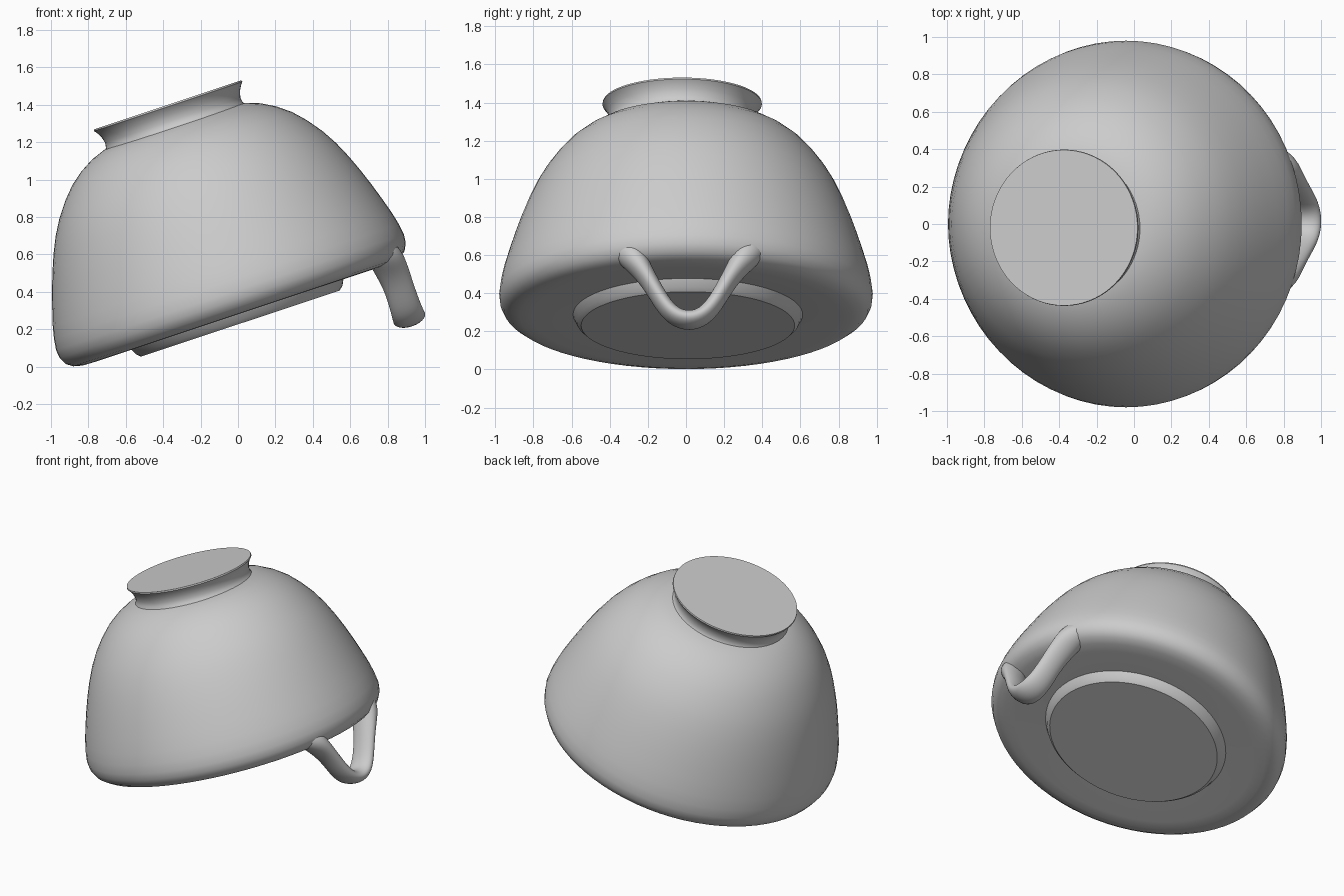
import bpy, bmesh, math
from mathutils import Matrix, Vector

cube = bpy.data.objects.get("Cube")
if cube:
    bpy.data.objects.remove(cube, do_unlink=True)

# One plain grey for the whole cup
GREY = (0.6, 0.6, 0.6, 1.0)
grey = bpy.data.materials.new("plain grey")
grey.use_nodes = True
grey.diffuse_color = GREY
grey.node_tree.nodes["Principled BSDF"].inputs["Base Color"].default_value = GREY

# The upturned cup leans on its rim: tilt about y, then shift along the tilt
TILT = math.radians(18.4)
PLACE = Matrix.Rotation(-TILT, 4, 'Y') @ Matrix.Translation((0.085, 0, 0))


def finish(name, bm, sharp):
    bmesh.ops.recalc_face_normals(bm, faces=bm.faces)
    me = bpy.data.meshes.new(name)
    bm.to_mesh(me)
    bm.free()
    me.materials.append(grey)
    me.shade_smooth()
    me.set_sharp_from_angle(angle=math.radians(sharp))
    ob = bpy.data.objects.new(name, me)
    ob.matrix_world = PLACE
    bpy.context.collection.objects.link(ob)
    return ob


def lathe(name, profile, y=0.0, steps=72, sharp=40):
    """Spin (radius, height) points around the cup's axis."""
    bm = bmesh.new()
    verts = [bm.verts.new((r, 0, h)) for r, h in profile]
    edges = [bm.edges.new(pair) for pair in zip(verts, verts[1:])]
    bmesh.ops.spin(bm, geom=verts + edges, cent=(0, 0, 0), axis=(0, 0, 1),
                   angle=math.tau, steps=steps)
    bmesh.ops.remove_doubles(bm, verts=bm.verts, dist=1e-4)
    bmesh.ops.translate(bm, verts=bm.verts, vec=(0, y, 0))
    return finish(name, bm, sharp)


# Domed bowl with a rounded rim and closed underside
lathe("bowl", [
    (0, 0.275), (0.60, 0.275), (0.80, 0.266), (0.87, 0.268), (0.92, 0.28),
    (0.955, 0.305), (0.975, 0.345), (0.98, 0.39), (0.972, 0.45),
    (0.956, 0.52), (0.929, 0.61), (0.90, 0.70), (0.868, 0.79),
    (0.832, 0.88), (0.79, 0.97), (0.74, 1.055), (0.68, 1.135),
    (0.62, 1.20), (0.55, 1.255), (0.475, 1.298), (0.40, 1.325),
    (0.30, 1.34), (0, 1.35)])

# Flared foot ring with a flat cap
lathe("foot", [
    (0.40, 1.31), (0.385, 1.335), (0.381, 1.36), (0.39, 1.395),
    (0.407, 1.425), (0.418, 1.438), (0.416, 1.447), (0, 1.447)], y=-0.02)

# Raised round panel under the bowl
lathe("underside_panel", [
    (0, 0.215), (0.56, 0.215), (0.582, 0.235), (0.605, 0.28)],
    y=0.01, sharp=38)

# Handle: flattened band swept along a V-shaped loop, mirrored in y
# (side, height, outward, half width, half thickness)
half = [(0.08, -0.025, 0.865, 0.092, 0.050), (0.14, 0.05, 0.865, 0.086, 0.047),
        (0.20, 0.16, 0.865, 0.086, 0.048), (0.255, 0.25, 0.855, 0.098, 0.060),
        (0.31, 0.33, 0.845, 0.10, 0.085), (0.36, 0.43, 0.78, 0.09, 0.09)]
path = ([(-p[0],) + p[1:] for p in reversed(half)]
        + [(0, -0.052, 0.867, 0.095, 0.053)] + half)
bm = bmesh.new()
SIDES = 10
rings = []
for i, (s, h, out, wide, thick) in enumerate(path):
    a, b = path[max(i - 1, 0)], path[min(i + 1, len(path) - 1)]
    along = Vector((0, b[0] - a[0], b[1] - a[1])).normalized()
    across = Vector((0, -along.z, along.y))
    rings.append([bm.verts.new(
        Vector((out, s + 0.015, h))
        + Vector((1, 0, 0)) * wide * math.cos(math.tau * k / SIDES)
        + across * thick * math.sin(math.tau * k / SIDES))
        for k in range(SIDES)])
for r0, r1 in zip(rings, rings[1:]):
    for k in range(SIDES):
        n = (k + 1) % SIDES
        bm.faces.new((r0[k], r0[n], r1[n], r1[k]))
for end in (rings[0], rings[-1]):
    bm.faces.new(end)
handle = finish("handle", bm, 180)
smooth = handle.modifiers.new("smooth", 'SUBSURF')
smooth.levels = smooth.render_levels = 2
